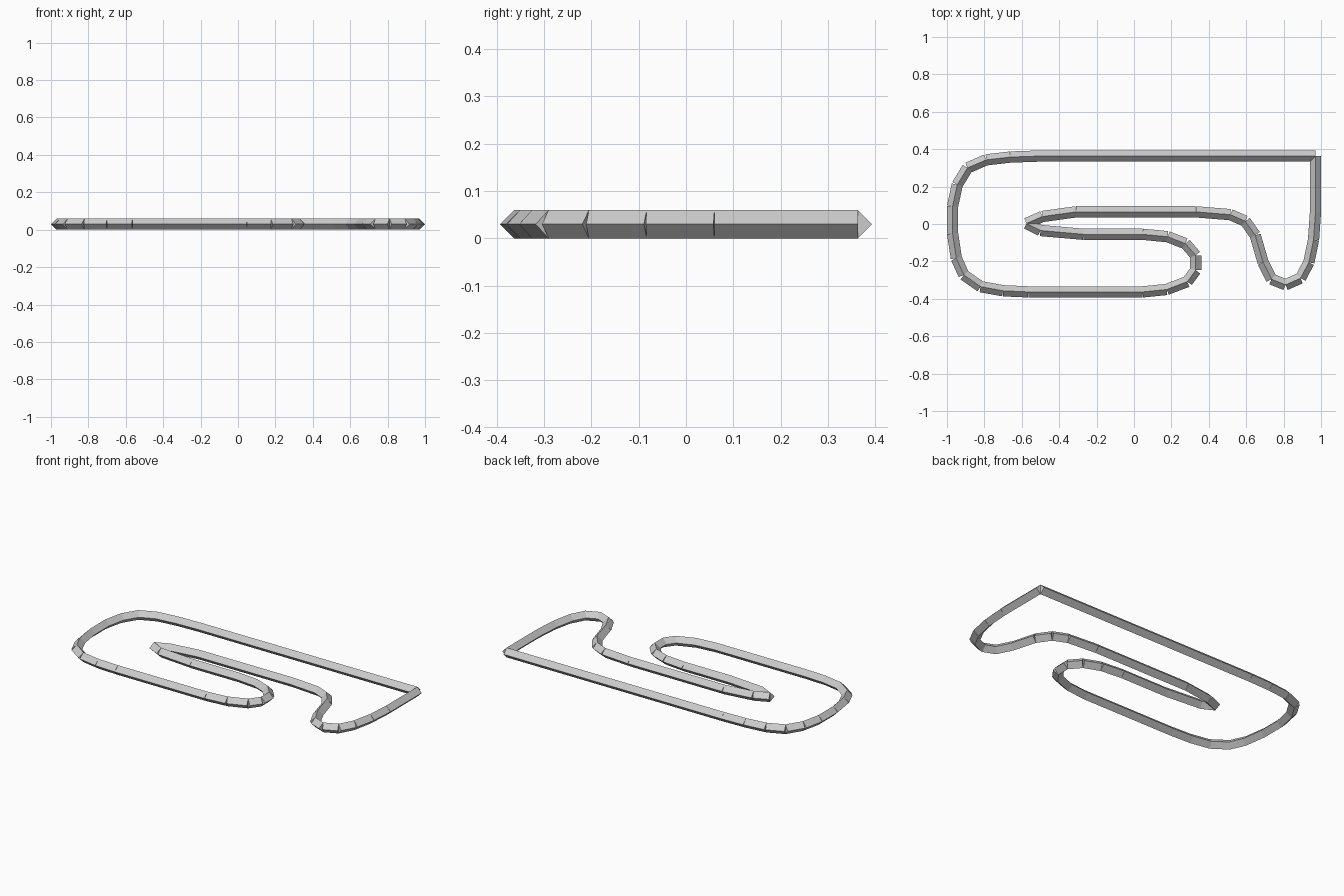
import bpy, bmesh
from mathutils import Matrix, Vector

cube = bpy.data.objects.get("Cube")
if cube:
    bpy.data.objects.remove(cube, do_unlink=True)

RADIUS = 0.03

grey = bpy.data.materials.new("light_grey")
grey.use_nodes = True
colour = (0.6, 0.6, 0.6, 1)
grey.diffuse_color = colour
grey.node_tree.nodes["Principled BSDF"].inputs["Base Color"].default_value = colour


def bar(bm, start, end):
    """Straight diamond-section bar with square-cut ends."""
    along = (end - start).normalized()
    up = Vector((0, 0, 1))
    turn = Matrix((up, along.cross(up), along)).transposed().to_4x4()
    place = Matrix.Translation((start + end) / 2) @ turn
    bmesh.ops.create_cone(bm, cap_ends=True, segments=4, radius1=RADIUS,
                          radius2=RADIUS, depth=(end - start).length, matrix=place)


def bar_chain(name, points):
    """Row of separate bars from point to point."""
    bm = bmesh.new()
    path = [Vector((x, y, RADIUS)) for x, y in points]
    for start, end in zip(path, path[1:]):
        bar(bm, start, end)
    mesh = bpy.data.meshes.new(name)
    bm.to_mesh(mesh)
    bm.free()
    mesh.materials.append(grey)
    obj = bpy.data.objects.new(name, mesh)
    bpy.context.collection.objects.link(obj)


# Shared joints between the sections
corner = (0.97, 0.363)
inner_right = (0.33, 0.065)
inner_tip = (-0.575, 0.003)
lower_right = (0.045, -0.363)
lower_left = (-0.565, -0.363)
upper_left = (-0.515, 0.363)

# Long straight bars
bar_chain("back_bar", [upper_left, corner])
bar_chain("front_bar", [lower_right, lower_left])

# Right side, down round the small hook and up to the inner bar
bar_chain("right_hook", [
    corner, (0.97, 0.06), (0.96, -0.083), (0.935, -0.205), (0.89, -0.29),
    (0.81, -0.325), (0.735, -0.295), (0.69, -0.205), (0.648, -0.06),
    (0.595, 0.015), (0.515, 0.05), inner_right])

# Narrow slot between the two inner bars
bar_chain("inner_slot", [
    inner_right, (-0.31, 0.065), (-0.49, 0.04), inner_tip,
    (-0.5, -0.035), (-0.27, -0.055), (0.045, -0.055)])

# Round end that joins the slot to the front bar
bar_chain("inner_bend", [
    (0.045, -0.055), (0.18, -0.068), (0.275, -0.105), (0.33, -0.168),
    (0.33, -0.247), (0.285, -0.308), (0.175, -0.35), lower_right])

# Large rounded left end
bar_chain("left_bend", [
    lower_left, (-0.7, -0.357), (-0.82, -0.335), (-0.91, -0.272),
    (-0.95, -0.183), (-0.97, -0.05), (-0.97, 0.095), (-0.945, 0.21),
    (-0.89, 0.3), (-0.79, 0.343), (-0.66, 0.358), upper_left])
